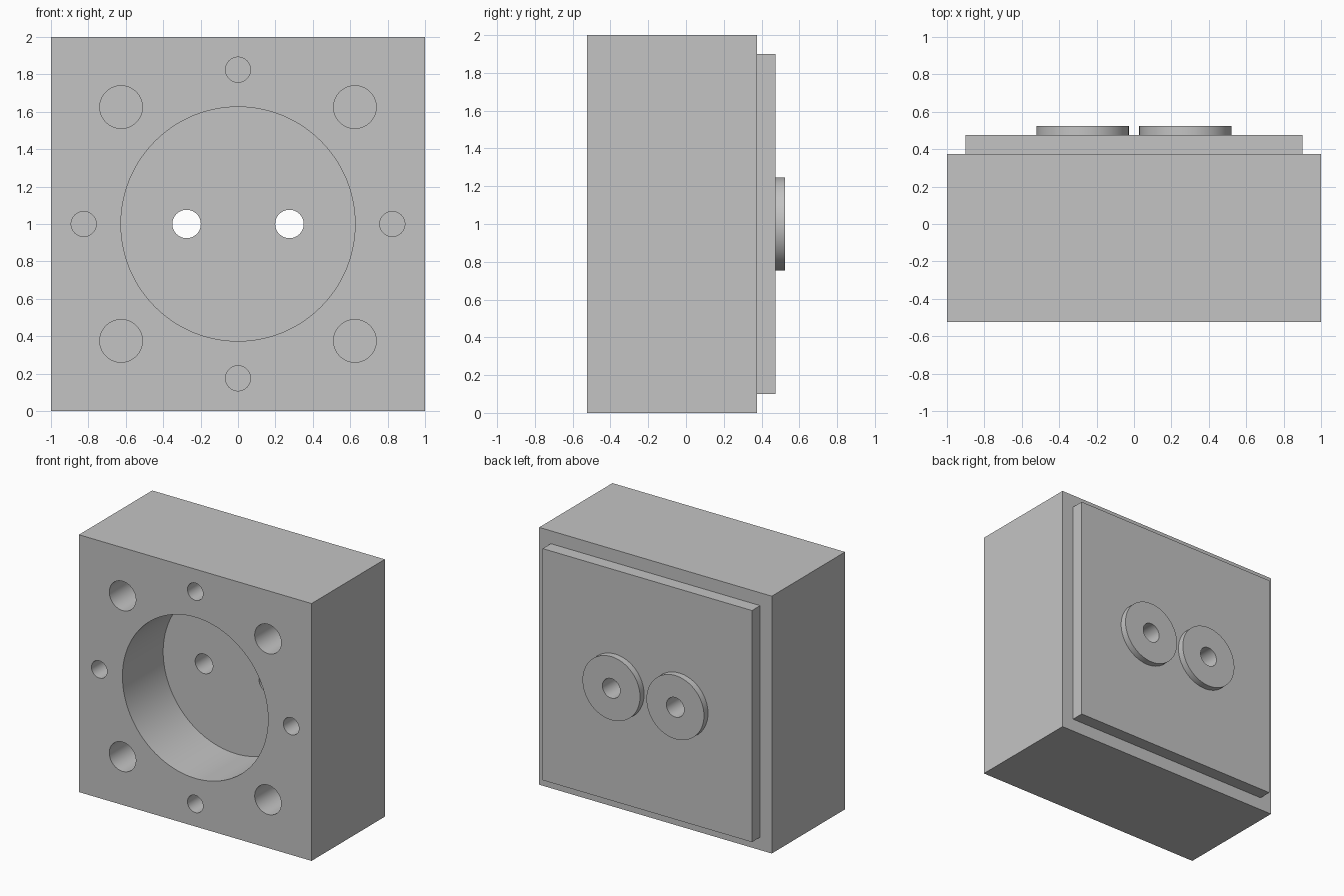
import bpy
from math import radians, pi
from mathutils import Matrix
import bmesh

if "Cube" in bpy.data.objects:
    bpy.data.objects.remove(bpy.data.objects["Cube"], do_unlink=True)

grey = bpy.data.materials.new("plain grey")
grey.use_nodes = True
COLOUR = (0.55, 0.55, 0.55, 1)
grey.diffuse_color = COLOUR
grey.node_tree.nodes["Principled BSDF"].inputs["Base Color"].default_value = COLOUR

FRONT, BACK, PLATE_BACK, BOSS_BACK = -0.525, 0.375, 0.475, 0.525
MID = 1.0          # height of the centre
PORT_X = 0.275     # sideways offset of the two through ports
OVER = 0.05        # how far cutters stick out


def make_object(name, bm):
    mesh = bpy.data.meshes.new(name)
    bm.to_mesh(mesh)
    bm.free()
    mesh.materials.append(grey)
    obj = bpy.data.objects.new(name, mesh)
    bpy.context.collection.objects.link(obj)
    return obj


def block(name, half, y0, y1):
    bm = bmesh.new()
    place = Matrix.Translation((0, (y0 + y1) / 2, MID)) @ Matrix.Diagonal((2 * half, y1 - y0, 2 * half, 1))
    bmesh.ops.create_cube(bm, size=1, matrix=place)
    return make_object(name, bm)


def cylinders(name, spots, y0, y1, sides=64):
    """Cylinders along y; each spot is (x, z, radius)."""
    bm = bmesh.new()
    for x, z, r in spots:
        place = Matrix.Translation((x, (y0 + y1) / 2, z)) @ Matrix.Rotation(pi / 2, 4, "X")
        bmesh.ops.create_cone(bm, cap_ends=True, segments=sides, radius1=r, radius2=r,
                              depth=y1 - y0, matrix=place)
    return make_object(name, bm)


def cut(obj, *cutters):
    bpy.context.view_layer.objects.active = obj
    for cutter in cutters:
        mod = obj.modifiers.new("hole", "BOOLEAN")
        mod.operation, mod.solver, mod.object = "DIFFERENCE", "EXACT", cutter
        bpy.ops.object.modifier_apply(modifier=mod.name)


# Solid parts
body = block("square_body", 1.0, FRONT, BACK)
plate = block("back_plate", 0.9, BACK, PLATE_BACK)
bosses = [cylinders(f"{side}_port_boss", [(x, MID, 0.247)], PLATE_BACK, BOSS_BACK, 96)
          for side, x in (("left", PORT_X), ("right", -PORT_X))]

# Cutters: round cavity, bolt holes, pin holes and through ports
cavity = cylinders("cavity_cutter", [(0, MID, 0.626)], FRONT - OVER, -0.025, 128)
bolts = cylinders("bolt_hole_cutter",
                  [(sx * 0.625, MID + sz * 0.625, 0.114) for sx in (-1, 1) for sz in (-1, 1)],
                  FRONT - OVER, -0.025)
pins = cylinders("pin_hole_cutter",
                 [(dx * 0.825, MID + dz * 0.825, 0.067)
                  for dx, dz in ((1, 0), (-1, 0), (0, 1), (0, -1))],
                 FRONT - OVER, -0.025)
ports = cylinders("port_cutter", [(s * PORT_X, MID, 0.076) for s in (-1, 1)],
                  FRONT - OVER, BOSS_BACK + OVER)

cut(body, cavity, bolts, pins, ports)
for part in (plate, *bosses):
    cut(part, ports)
for cutter in (cavity, bolts, pins, ports):
    bpy.data.objects.remove(cutter, do_unlink=True)

# Smooth round walls, sharp edges
for part in (body, plate, *bosses):
    bpy.ops.object.select_all(action="DESELECT")
    part.select_set(True)
    bpy.context.view_layer.objects.active = part
    bpy.ops.object.shade_smooth_by_angle(angle=radians(30))
